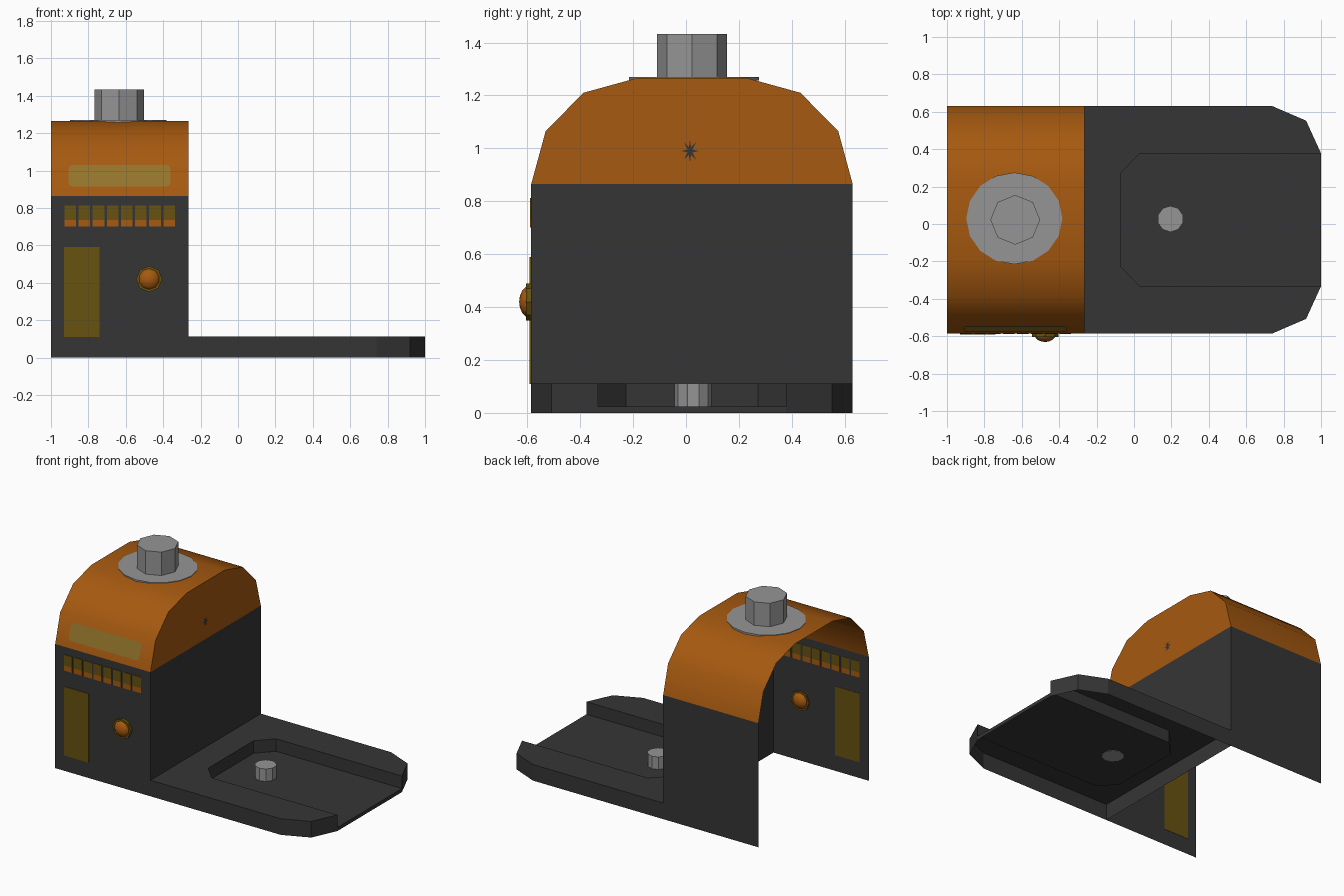
import bpy, bmesh, math
from mathutils import Matrix, Vector

cube = bpy.data.objects.get("Cube")
if cube:
    bpy.data.objects.remove(cube)


def material(name, r, g, b):
    m = bpy.data.materials.new(name)
    m.use_nodes = True
    m.diffuse_color = (r, g, b, 1)
    m.node_tree.nodes["Principled BSDF"].inputs["Base Color"].default_value = (r, g, b, 1)
    return m


DARK = material("charcoal", .036, .036, .036)
ORANGE = material("burnt orange", .38, .10, .005)
OLIVE = material("olive", .14, .085, .005)
GOLD = material("dull gold", .30, .18, .025)
STEEL = material("light grey", .30, .30, .30)


def finish(name, bm, mat, smooth=0):
    me = bpy.data.meshes.new(name)
    bm.to_mesh(me)
    bm.free()
    ob = bpy.data.objects.new(name, me)
    bpy.context.collection.objects.link(ob)
    me.materials.append(mat)
    if smooth:
        bpy.ops.object.select_all(action='DESELECT')
        ob.select_set(True)
        bpy.context.view_layer.objects.active = ob
        bpy.ops.object.shade_smooth_by_angle(angle=math.radians(smooth))
    return ob


def surface(name, polys, mat, smooth=0):
    """Open shell from a list of polygons, welded together."""
    bm = bmesh.new()
    for p in polys:
        bm.faces.new([bm.verts.new(c) for c in p])
    bmesh.ops.remove_doubles(bm, verts=bm.verts, dist=1e-4)
    bmesh.ops.recalc_face_normals(bm, faces=bm.faces)
    return finish(name, bm, mat, smooth)


def strip(path, z0, z1):
    """Upright walls along a ground path."""
    return [[(*a, z0), (*b, z0), (*b, z1), (*a, z1)] for a, b in zip(path, path[1:])]


def drum(name, mat, sides, radius, depth, place, turn=Matrix(), squash=1):
    bm = bmesh.new()
    bmesh.ops.create_cone(bm, cap_ends=True, segments=sides, radius1=radius, radius2=radius,
                          depth=depth, matrix=Matrix.Translation(place) @ turn
                          @ Matrix.Diagonal((1, squash, 1, 1)))
    return finish(name, bm, mat)


def box(name, mat, x0, x1, y0, y1, z0, z1):
    bm = bmesh.new()
    mid = Vector((x0 + x1, y0 + y1, z0 + z1)) / 2
    bmesh.ops.create_cube(bm, size=1, matrix=Matrix.Translation(mid)
                          @ Matrix.Diagonal((x1 - x0, y1 - y0, z1 - z0, 1)))
    return finish(name, bm, mat)


CY, HALF = .0225, .6075            # centre line and half depth
FRONT, BACK = CY - HALF, CY + HALF
WALL, DECK, FLOOR, EAVE = -.265, .112, .025, .865


def mirrored(half):
    return [(x, CY + y) for x, y in half] + [(x, CY - y) for x, y in reversed(half)]


# Base: hollow underneath, with a sunken tray open at the end
rim = [(WALL, HALF), (.74, HALF), (.92, .53), (1, .355)]
tray = [(1, .355), (.03, .355), (-.07, .25)]
outer, inner = mirrored(rim), mirrored(tray)
base = strip(outer[:4], 0, DECK) + strip(outer[4:], 0, DECK) + strip(inner, FLOOR, DECK)
base += strip(outer[3:5], 0, FLOOR)
base.append([(*p, FLOOR) for p in inner])
base.append([(*p, DECK) for p in mirrored(rim + tray[1:])])
surface("base_tray", base, DARK)

# Tower walls, open at one end and below
surface("tower_walls", strip([(-1, FRONT), (WALL, FRONT), (WALL, BACK), (-1, BACK)], 0, EAVE), DARK)

# Arched roof and its end wall
arch = [(CY + s * y, z) for s, pts in (
    (-1, [(HALF, EAVE), (.553, 1.065), (.41, 1.21), (.21, 1.265)]),
    (1, [(.21, 1.265), (.41, 1.21), (.553, 1.065), (HALF, EAVE)])) for y, z in pts]
surface("roof_arch", [[(-1, *a), (WALL, *a), (WALL, *b), (-1, *b)]
                      for a, b in zip(arch, arch[1:])], ORANGE, 50)
surface("roof_end", [[(WALL, *p) for p in arch]], ORANGE)

# Small star mark on the roof end
star = []
for i in range(16):
    r = .045 if i % 2 == 0 else .015
    a = math.tau * i / 16
    star.append((WALL + .004, .015 + .7 * r * math.sin(a), .99 + r * math.cos(a)))
surface("end_star", [star], DARK)

# Roof bolt with washer, and tray pin
drum("roof_washer", STEEL, 16, .257, .012, (-.64, .03, 1.263), squash=.955)
drum("roof_bolt", STEEL, 8, .133, .172, (-.635, CY, 1.346))
drum("tray_pin", STEEL, 10, .07, .09, (.195, .027, .067))

# Front panel and the row of vents
box("front_panel", OLIVE, -.93, -.74, FRONT - .006, FRONT + .002, .11, .59)
for i in range(8):
    x = -.928 + i * .0755
    box("vent_upper", OLIVE, x, x + .062, FRONT - .004, FRONT + .002, .735, .812)
    box("vent_lower", ORANGE, x, x + .062, FRONT - .004, FRONT + .002, .70, .735)

# Push button: collar and dome
turn = Matrix.Rotation(math.pi / 2, 4, 'X')
drum("button_collar", OLIVE, 8, .07, .03, (-.475, FRONT - .005, .42), turn)
bm = bmesh.new()
bmesh.ops.create_uvsphere(bm, u_segments=10, v_segments=8, radius=.06,
                          matrix=Matrix.Translation((-.475, FRONT - .005, .42))
                          @ Matrix.Diagonal((1, .68, 1, 1)) @ turn)
finish("button_dome", bm, ORANGE, 60)

# Rounded plaque lying on the lowest roof slope
plaque = []
for k, (sx, sz) in enumerate(((1, 1), (-1, 1), (-1, -1), (1, -1))):
    for j in range(4):
        a = math.pi / 2 * (k + j / 3)
        x = -.633 + sx * .25 + .022 * math.cos(a)
        z = .972 + sz * .036 + .022 * math.sin(a)
        plaque.append((x, FRONT + (z - EAVE) * .273 - .005, z))
surface("roof_plaque", [plaque], GOLD)
